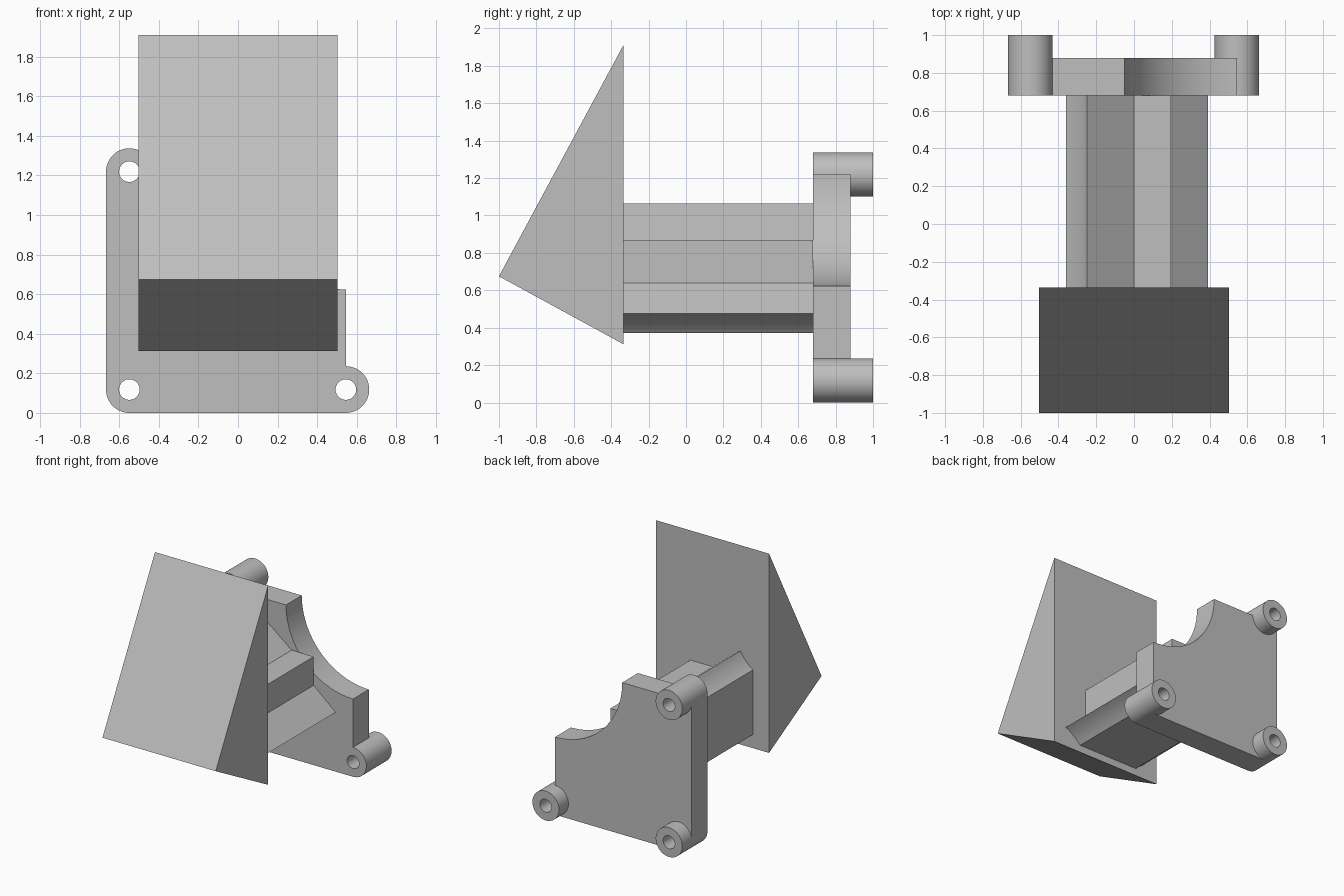
import bpy
from math import cos, sin, radians, pi

cube = bpy.data.objects.get("Cube")
if cube:
    bpy.data.objects.remove(cube, do_unlink=True)

GREY = (0.52, 0.52, 0.52, 1.0)
mat = bpy.data.materials.new("plain grey")
mat.use_nodes = True
mat.diffuse_color = GREY
mat.node_tree.nodes["Principled BSDF"].inputs["Base Color"].default_value = GREY

FRONT = (pi / 2, 0, 0)        # outline in x, z
SIDE = (pi / 2, 0, pi / 2)    # outline in y, z


def arc(centre, radius, start, end, steps=24):
    """Points along an arc, angles in degrees."""
    angles = [radians(start + (end - start) * i / steps) for i in range(steps + 1)]
    return [(centre[0] + radius * cos(a), centre[1] + radius * sin(a)) for a in angles]


def circle(centre, radius):
    return arc(centre, radius, 0, 360, 48)[:-1]


def extrude(name, loops, depth, location, rotation):
    """Solid from an outer outline and optional hole outlines."""
    curve = bpy.data.curves.new(name + "_outline", "CURVE")
    curve.dimensions = "2D"
    curve.fill_mode = "BOTH"
    curve.extrude = depth / 2
    for loop in loops:
        spline = curve.splines.new("POLY")
        spline.points.add(len(loop) - 1)
        for point, (u, v) in zip(spline.points, loop):
            point.co = (u, v, 0, 1)
        spline.use_cyclic_u = True
    temp = bpy.data.objects.new(name + "_outline", curve)
    bpy.context.collection.objects.link(temp)
    depsgraph = bpy.context.evaluated_depsgraph_get()
    mesh = bpy.data.meshes.new_from_object(temp.evaluated_get(depsgraph))
    bpy.data.objects.remove(temp, do_unlink=True)

    mesh.name = name
    mesh.materials.clear()
    mesh.materials.append(mat)
    obj = bpy.data.objects.new(name, mesh)
    obj.location = location
    obj.rotation_euler = rotation
    bpy.context.collection.objects.link(obj)
    bpy.ops.object.select_all(action="DESELECT")
    obj.select_set(True)
    bpy.context.view_layer.objects.active = obj
    bpy.ops.object.shade_smooth_by_angle(angle=radians(30))
    return obj


# Screw positions shared by the plate, the bosses and the arm clearances
TOP, CORNER, SIDE_END = (-0.549, 1.219), (-0.549, 0.118), (0.545, 0.118)
screws = {"top": TOP, "corner": CORNER, "side": SIDE_END}
BOSS, HOLE = 0.118, 0.052
WEDGE_BACK, PLATE_FRONT, PLATE_BACK, BOSS_BACK = -0.335, 0.68, 0.88, 1.0

# Mounting plate with rounded corners and a concave quarter cut
plate = (arc(TOP, BOSS, 180, 0)
         + arc((0.545, 1.219), 0.595, 180, 270, 40)
         + arc(SIDE_END, BOSS, 90, -90)
         + arc(CORNER, BOSS, -90, -180))
holes = [circle(c, HOLE) for c in screws.values()]
extrude("mounting_plate", [plate] + holes, PLATE_BACK - PLATE_FRONT,
        (0, (PLATE_FRONT + PLATE_BACK) / 2, 0), FRONT)

# Hollow bosses behind the plate
for label, centre in screws.items():
    extrude(label + "_boss", [circle(centre, BOSS), circle(centre, HOLE)],
            BOSS_BACK - PLATE_BACK, (0, (PLATE_BACK + BOSS_BACK) / 2, 0), FRONT)

# Arm with stepped upper side and arcs that clear the screws
arm = (arc(TOP, 0.338, -55.8, -27.3, 12)
       + [(0, 0.87), (0.195, 0.87), (0.195, 0.64)]
       + arc(SIDE_END, 0.39, 113.3, 139.3, 12)
       + arc(CORNER, 0.357, 45.5, 58, 6))
extrude("arm", [arm], PLATE_FRONT - WEDGE_BACK,
        (0, (WEDGE_BACK + PLATE_FRONT) / 2, 0), FRONT)

# Triangular wedge head
wedge = [(-1, 0.675), (WEDGE_BACK, 0.312), (WEDGE_BACK, 1.91)]
extrude("wedge_head", [wedge], 1.005, (0, 0, 0), SIDE)
